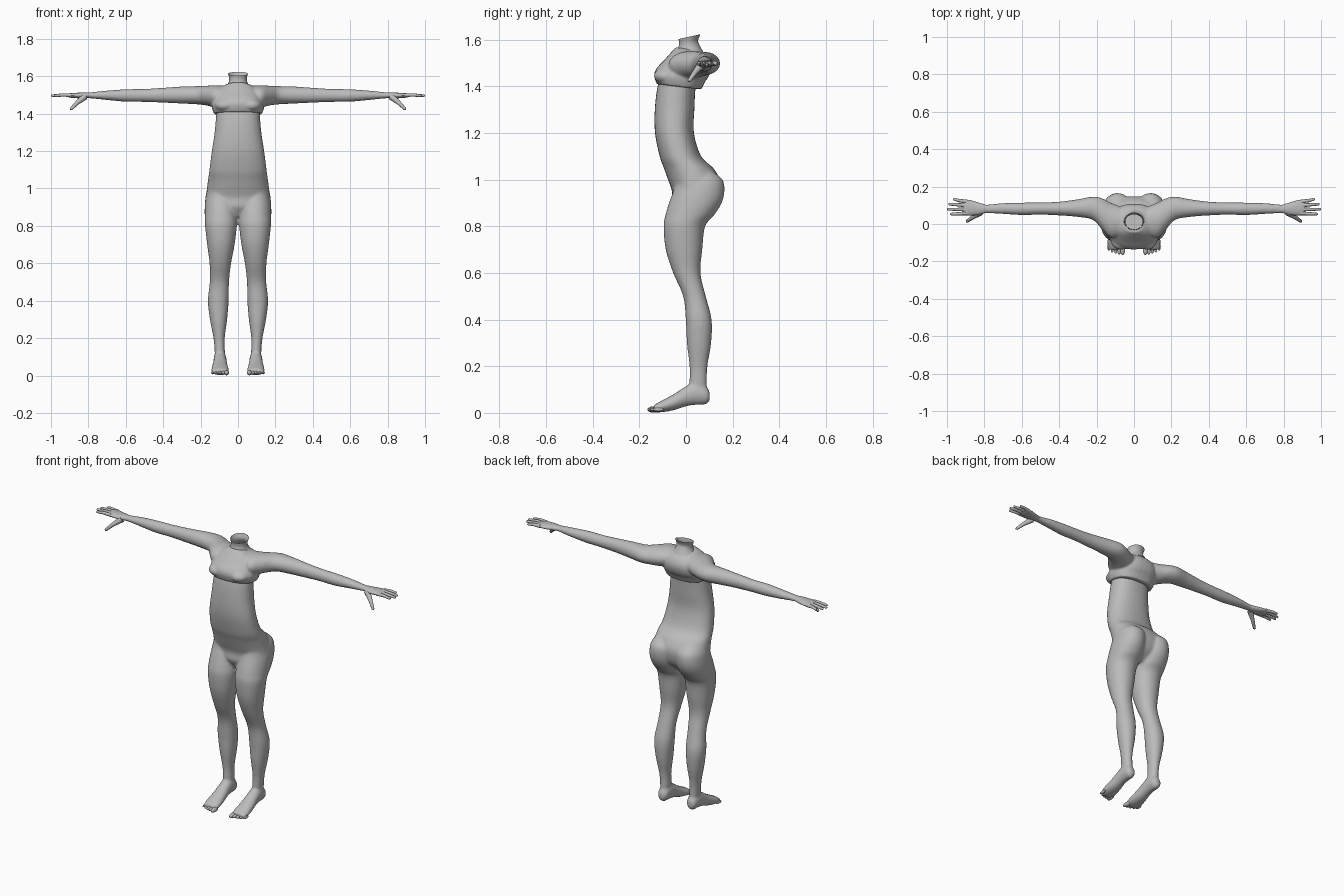
import bpy, bmesh, math
from mathutils import Vector, Matrix

skin = bpy.data.materials.new("plain grey")
skin.diffuse_color = (0.5, 0.5, 0.5, 1)


def spline(rows, steps):
    """Smoothly interpolate the section rows (Catmull-Rom)."""
    out = []
    for i in range(len(rows) - 1):
        p = [rows[max(0, min(len(rows) - 1, i + k))] for k in (-1, 0, 1, 2)]
        for s in range(steps):
            t = s / steps
            out.append([0.5 * (2 * b + (c - a) * t + (2 * a - 5 * b + 4 * c - d) * t * t
                        + (3 * b - a - 3 * c + d) * t ** 3) for a, b, c, d in zip(*p)])
    return out + [list(rows[-1])]


def loft(bm, axis, rows, side=1, power=2.0, tilt=0.0, segs=32, steps=4, cap_end=True):
    """Rows are (position, low, high, low, high) along the axis; side mirrors x."""
    u, v = [i for i in range(3) if i != axis]
    rings = []
    for t, u0, u1, v0, v1 in spline(rows, steps):
        ring = []
        for k in range(segs):
            a = 2 * math.pi * k / segs
            c, s = math.cos(a), math.sin(a)
            p = Vector((0, 0, 0))
            p[axis] = t
            p[u] = (u0 + u1) / 2 + (u1 - u0) / 2 * math.copysign(abs(c) ** (2 / power), c)
            p[v] = (v0 + v1) / 2 + (v1 - v0) / 2 * math.copysign(abs(s) ** (2 / power), s)
            p.z += tilt * p.y
            p.x *= side
            ring.append(bm.verts.new(p))
        rings.append(ring)
    faces = []
    for a, b in zip(rings, rings[1:]):
        for k in range(segs):
            n = (k + 1) % segs
            faces.append(bm.faces.new((a[k], a[n], b[n], b[k])))
    faces.append(bm.faces.new(rings[0]))
    if cap_end:
        faces.append(bm.faces.new(rings[-1]))
    bmesh.ops.recalc_face_normals(bm, faces=faces)


def ball(bm, center, size):
    bmesh.ops.create_uvsphere(bm, u_segments=20, v_segments=12, radius=1,
                              matrix=Matrix.Translation(center) @ Matrix.Diagonal((*size, 1)))


def digit(bm, points, radii, side):
    """Tapered round finger through a few points."""
    rings, segs = [], 10
    pts = [Vector((p[0] * side, p[1], p[2])) for p in points]
    d = (pts[-1] - pts[0]).normalized()
    e = d.cross(Vector((0, 0, 1))).normalized()
    f = d.cross(e)
    for p, r in zip(pts + [pts[-1] + d * radii[-1] * 0.7], radii + [radii[-1] * 0.45]):
        rings.append([bm.verts.new(p + (e * math.cos(k * 2 * math.pi / segs)
                     + f * math.sin(k * 2 * math.pi / segs)) * r) for k in range(segs)])
    faces = [bm.faces.new(rings[0]), bm.faces.new(rings[-1])]
    for a, b in zip(rings, rings[1:]):
        for k in range(segs):
            n = (k + 1) % segs
            faces.append(bm.faces.new((a[k], a[n], b[n], b[k])))
    bmesh.ops.recalc_face_normals(bm, faces=faces)


def finish(name, bm, voxel=None, smooth=5):
    me = bpy.data.meshes.new(name)
    bm.to_mesh(me)
    bm.free()
    me.materials.append(skin)
    ob = bpy.data.objects.new(name, me)
    bpy.context.collection.objects.link(ob)
    if voxel:
        r = ob.modifiers.new("blend", "REMESH")
        r.mode = 'VOXEL'
        r.voxel_size = voxel
        r.use_smooth_shade = True
        s = ob.modifiers.new("soften", "SMOOTH")
        s.factor, s.iterations = 0.5, smooth
    else:
        bpy.ops.object.select_all(action='DESELECT')
        ob.select_set(True)
        bpy.context.view_layer.objects.active = ob
        bpy.ops.object.shade_smooth_by_angle(angle=math.radians(50))
    return ob


# Torso, legs and feet blended together
bm = bmesh.new()
loft(bm, 2, [(0.85, -0.05, 0.05, -0.03, 0.07), (0.90, -0.13, 0.13, -0.06, 0.125),
             (0.95, -0.168, 0.168, -0.06, 0.145), (1.0, -0.166, 0.166, -0.077, 0.145),
             (1.05, -0.16, 0.16, -0.095, 0.117), (1.1, -0.153, 0.153, -0.113, 0.065),
             (1.2, -0.14, 0.14, -0.133, 0.034), (1.3, -0.125, 0.125, -0.134, 0.036),
             (1.4, -0.116, 0.116, -0.122, 0.042), (1.46, -0.11, 0.11, -0.10, 0.06)], power=2.25)
for side in (1, -1):
    # leg: hip, thigh, knee, calf, ankle
    loft(bm, 2, [(1.04, 0.05, 0.13, 0.02, 0.11), (1.0, 0.01, 0.163, -0.04, 0.157),
                 (0.95, 0.004, 0.174, -0.055, 0.165), (0.9, 0.003, 0.178, -0.073, 0.153),
                 (0.85, 0.003, 0.178, -0.088, 0.122), (0.8, 0.006, 0.176, -0.096, 0.082),
                 (0.7, 0.018, 0.165, -0.087, 0.07), (0.6, 0.037, 0.152, -0.055, 0.062),
                 (0.5, 0.048, 0.151, -0.012, 0.085), (0.4, 0.05, 0.161, -0.001, 0.11),
                 (0.3, 0.058, 0.15, 0.004, 0.108), (0.2, 0.071, 0.131, 0.015, 0.092),
                 (0.13, 0.07, 0.125, 0.015, 0.09), (0.07, 0.07, 0.12, 0.02, 0.09)],
         side, power=2.1)
    # foot
    loft(bm, 1, [(0.102, 0.082, 0.112, 0.052, 0.09), (0.085, 0.066, 0.126, 0.037, 0.115),
                 (0.04, 0.062, 0.13, 0.034, 0.135), (0.0, 0.06, 0.132, 0.028, 0.115),
                 (-0.05, 0.054, 0.138, 0.012, 0.082), (-0.1, 0.049, 0.143, 0.003, 0.055),
                 (-0.138, 0.052, 0.138, 0.002, 0.034)], side)
finish("torso_and_legs", bm, 0.0075)

# Toes
bm = bmesh.new()
for side in (1, -1):
    for i in range(5):
        r = 0.0135 if i == 0 else 0.0105 - 0.0006 * i
        ball(bm, (side * (0.061 + 0.0185 * i), -0.138 + 0.0012 * i * i, 0.0145),
             (r, 0.028 - 0.001 * i, r))
finish("toes", bm)

# Chest top with overhanging hem, shoulders and arms
bm = bmesh.new()
loft(bm, 2, [(1.395, -0.128, 0.128, -0.126, 0.066), (1.43, -0.14, 0.14, -0.136, 0.082),
             (1.46, -0.138, 0.138, -0.128, 0.1), (1.5, -0.125, 0.125, -0.095, 0.108),
             (1.535, -0.1, 0.1, -0.067, 0.095), (1.562, -0.05, 0.05, -0.045, 0.06)],
     power=2.4, tilt=-0.12)
for side in (1, -1):
    ball(bm, (side * 0.07, -0.085, 1.445), (0.055, 0.053, 0.035))
    loft(bm, 0, [(0.04, -0.05, 0.08, 1.45, 1.55), (0.12, -0.075, 0.112, 1.435, 1.551),
                 (0.17, -0.03, 0.137, 1.444, 1.549), (0.22, 0.022, 0.146, 1.45, 1.547),
                 (0.3, 0.038, 0.132, 1.454, 1.545), (0.4, 0.046, 0.119, 1.459, 1.538),
                 (0.5, 0.05, 0.115, 1.463, 1.532), (0.6, 0.048, 0.114, 1.464, 1.53),
                 (0.7, 0.054, 0.111, 1.473, 1.523), (0.79, 0.058, 0.103, 1.482, 1.514),
                 (0.83, 0.054, 0.11, 1.481, 1.513)], side)
finish("chest_and_arms", bm, 0.006, 4)

# Open neck, front rim lower than the back
bm = bmesh.new()
loft(bm, 2, [(1.53, -0.075, 0.075, -0.065, 0.075), (1.56, -0.052, 0.052, -0.04, 0.06),
             (1.585, -0.047, 0.047, -0.03, 0.052), (1.61, -0.053, 0.053, -0.032, 0.062)],
     tilt=0.22, cap_end=False)
finish("neck", bm)

# Hands: palm, four fingers and thumb
bm = bmesh.new()
for side in (1, -1):
    loft(bm, 0, [(0.79, 0.06, 0.102, 1.484, 1.513), (0.83, 0.049, 0.114, 1.481, 1.513),
                 (0.87, 0.046, 0.126, 1.483, 1.511), (0.9, 0.047, 0.13, 1.486, 1.509),
                 (0.915, 0.052, 0.126, 1.49, 1.505)], side, segs=20)
    for y0, y1, tip in ((0.057, 0.053, 0.978), (0.077, 0.079, 0.994),
                        (0.099, 0.106, 0.988), (0.119, 0.132, 0.962)):
        digit(bm, [(0.89, y0, 1.498), (0.935, (y0 + y1) / 2, 1.5), (tip, y1, 1.496)],
              [0.0105, 0.009, 0.007], side)
    digit(bm, [(0.82, 0.063, 1.49), (0.86, 0.037, 1.458), (0.893, 0.014, 1.425)],
          [0.018, 0.0115, 0.008], side)
finish("hands", bm)
